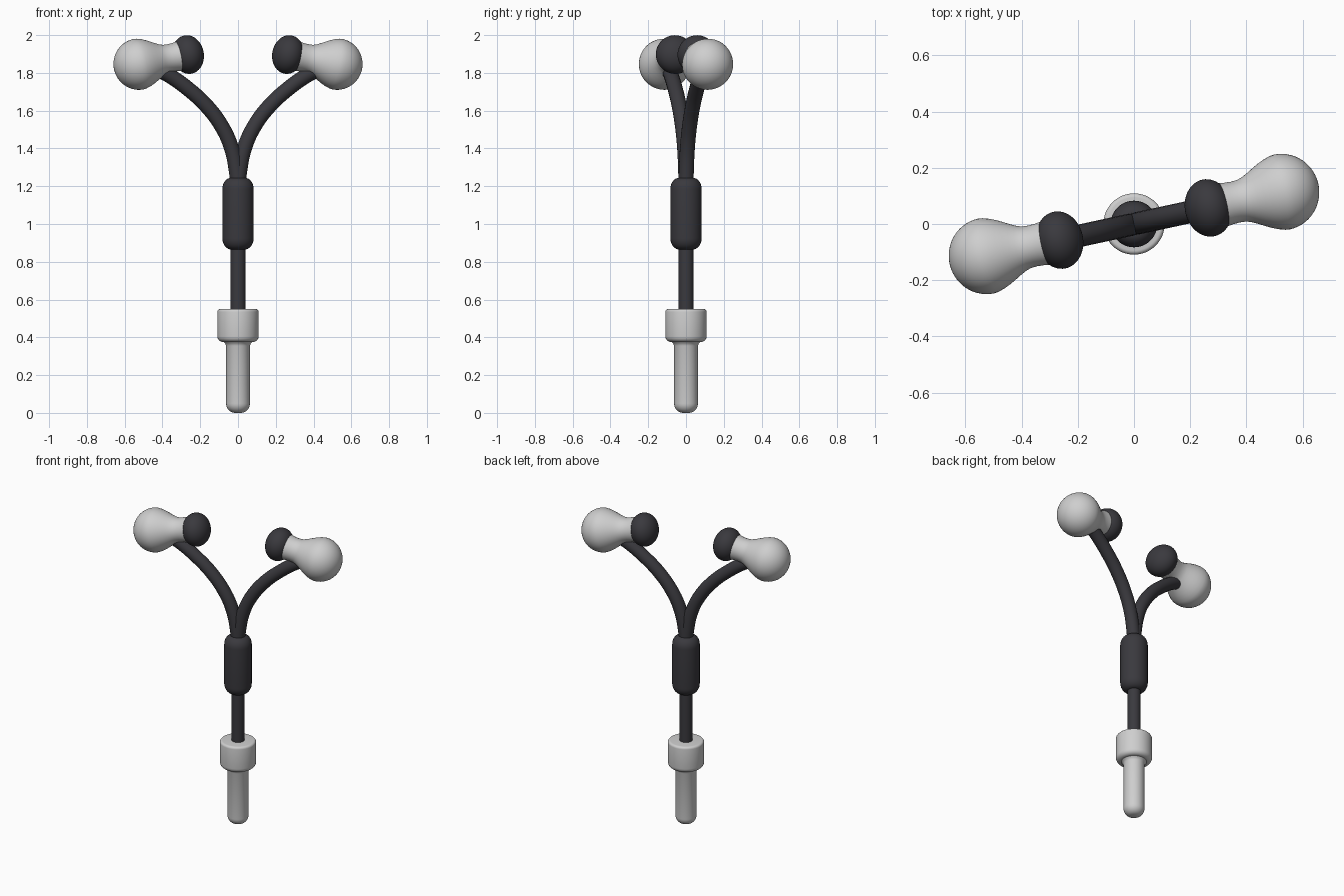
import bpy, bmesh, math
from mathutils import Vector, Matrix

if "Cube" in bpy.data.objects:
    bpy.data.objects.remove(bpy.data.objects["Cube"], do_unlink=True)


def material(name, rgb):
    m = bpy.data.materials.new(name)
    m.use_nodes = True
    m.diffuse_color = (*rgb, 1)
    bsdf = m.node_tree.nodes["Principled BSDF"]
    bsdf.inputs["Base Color"].default_value = (*rgb, 1)
    bsdf.inputs["Roughness"].default_value = 0.5
    return m


WHITE = material("light grey plastic", (0.62, 0.62, 0.62))
DARK = material("dark rubber", (0.042, 0.041, 0.048))


def finish(obj, mat, angle=40):
    obj.data.materials.append(mat)
    bpy.ops.object.select_all(action="DESELECT")
    obj.select_set(True)
    bpy.context.view_layer.objects.active = obj
    bpy.ops.object.shade_smooth_by_angle(angle=math.radians(angle))


def lathe(name, profile, mat, matrix=Matrix(), sides=48):
    """Revolve (radius, height) points about local z; both ends are capped."""
    bm = bmesh.new()
    rings = []
    for r, h in profile:
        if r < 1e-5:
            rings.append([bm.verts.new((0, 0, h))])
        else:
            rings.append([bm.verts.new((r * math.cos(2 * math.pi * i / sides),
                                        r * math.sin(2 * math.pi * i / sides), h))
                          for i in range(sides)])
    for a, b in zip(rings, rings[1:]):
        for i in range(sides):
            j = (i + 1) % sides
            quad = [a[i % len(a)], a[j % len(a)], b[j % len(b)], b[i % len(b)]]
            bm.faces.new(list(dict.fromkeys(quad)))
    for ring in (rings[0], rings[-1]):
        if len(ring) > 1:
            bm.faces.new(ring)
    bmesh.ops.recalc_face_normals(bm, faces=bm.faces)
    mesh = bpy.data.meshes.new(name)
    bm.to_mesh(mesh)
    bm.free()
    obj = bpy.data.objects.new(name, mesh)
    bpy.context.collection.objects.link(obj)
    obj.matrix_world = matrix
    finish(obj, mat)
    return obj


def arc(cr, ch, a, b, start, end, n=8):
    """Elliptical arc in (radius, height), angles in degrees."""
    return [(cr + a * math.cos(math.radians(start + (end - start) * i / n)),
             ch + b * math.sin(math.radians(start + (end - start) * i / n)))
            for i in range(n + 1)]


# Plug pin with rounded end, and its collar
lathe("plug_pin", [(0, 0)] + arc(0.013, 0.05, 0.05, 0.05, -90, 0)
      + [(0.063, 0.355), (0.068, 0.368), (0.08, 0.378), (0.08, 0.40)], WHITE)
lathe("plug_collar", [(0, 0.375)] + arc(0.079, 0.405, 0.03, 0.03, -90, 0, 5)
      + arc(0.094, 0.535, 0.015, 0.015, 0, 90, 5) + [(0, 0.55)], WHITE)

# Single cable and the splitter sleeve
lathe("lower_cable", [(0.04, 0.53), (0.04, 0.90)], DARK, sides=24)
lathe("splitter_sleeve", [(0, 0.865)] + arc(0.035, 0.925, 0.048, 0.06, -90, 0)
      + arc(0.035, 1.185, 0.048, 0.06, 0, 90) + [(0, 1.245)], DARK)

# Two earpieces, half a turn apart
yaw = math.radians(12.2)
CABLE = [(0, 1.18), (0.008, 1.27), (0.038, 1.41), (0.093, 1.525),
         (0.175, 1.63), (0.27, 1.715), (0.37, 1.785), (0.44, 1.822)]
BUD = ([(0.0, 0.02), (0.079, 0.05), (0.0755, 0.075), (0.074, 0.10), (0.076, 0.125),
        (0.083, 0.145), (0.093, 0.165), (0.105, 0.187), (0.117, 0.21),
        (0.127, 0.233), (0.134, 0.256)]
       + arc(0, 0.272, 0.136, 0.133, 0, 90, 14))
TIP = arc(0, 0, 0.103, 0.083, -90, 90, 24)

for side, turn in (("left", yaw), ("right", yaw + math.pi)):
    spin = Matrix.Rotation(turn, 4, "Z")

    # Ear tip and housing share an axis dipping slightly outwards
    axis = Vector((0.263, 0, -0.05)).to_track_quat("Z", "Y").to_matrix().to_4x4()
    place = spin @ Matrix.Translation((0.271, 0, 1.897)) @ axis
    lathe(side + "_ear_tip", TIP, DARK, place)
    lathe(side + "_earbud_housing", BUD, WHITE, place)

    # Curved cable swept as a round tube
    curve = bpy.data.curves.new(side + "_cable", "CURVE")
    curve.dimensions = "3D"
    curve.bevel_depth = 0.04
    curve.bevel_resolution = 6
    curve.resolution_u = 6
    curve.use_fill_caps = True
    spline = curve.splines.new("BEZIER")
    spline.bezier_points.add(len(CABLE) - 1)
    for p, (d, z) in zip(spline.bezier_points, CABLE):
        p.co = (d, 0, z)
        p.handle_left_type = p.handle_right_type = "AUTO"
    cable = bpy.data.objects.new(side + "_cable", curve)
    bpy.context.collection.objects.link(cable)
    cable.matrix_world = spin
    bpy.ops.object.select_all(action="DESELECT")
    cable.select_set(True)
    bpy.context.view_layer.objects.active = cable
    bpy.ops.object.convert(target="MESH")
    finish(bpy.context.view_layer.objects.active, DARK)
